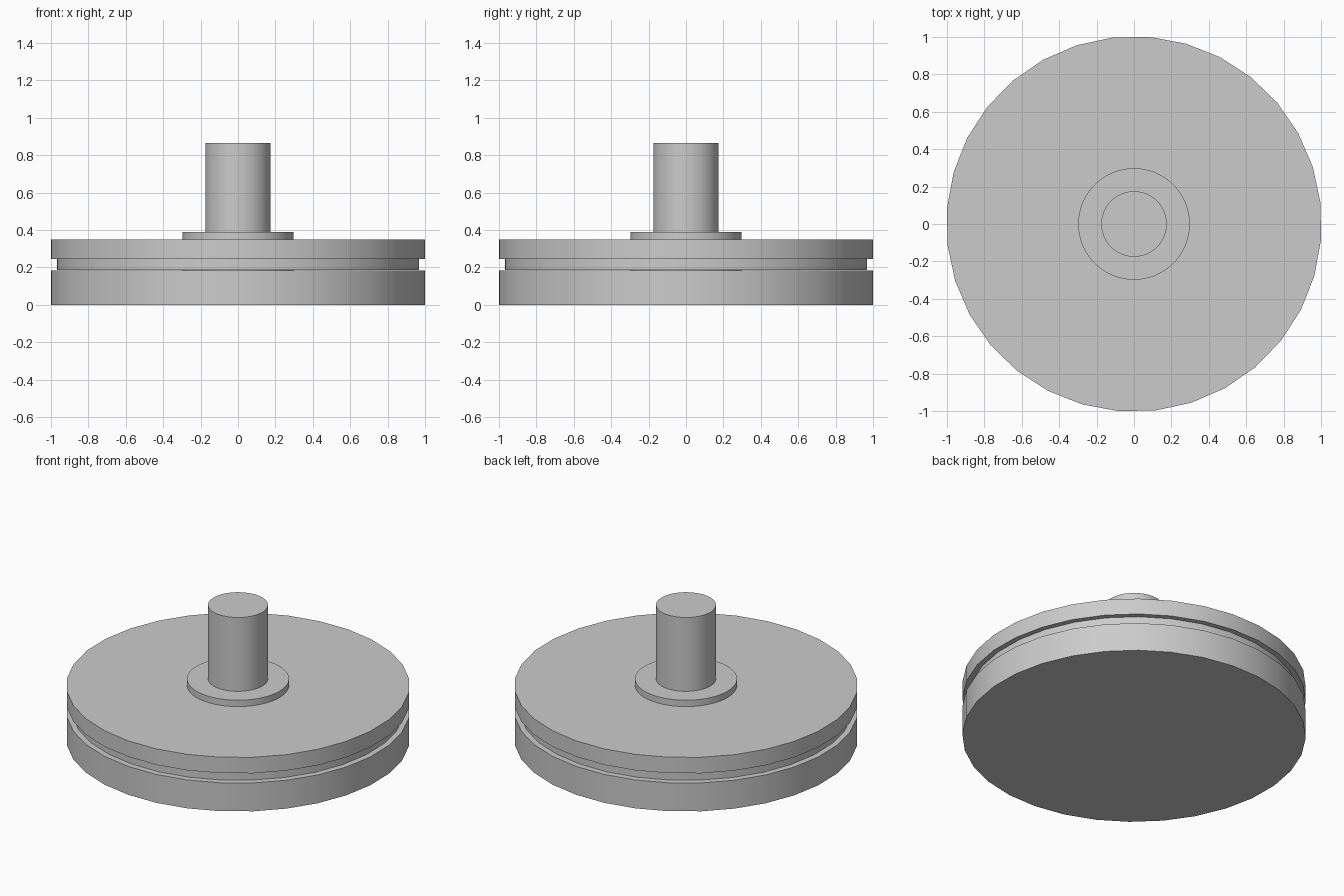
import bpy, math

if "Cube" in bpy.data.objects:
    bpy.data.objects.remove(bpy.data.objects["Cube"])


def cylinder(name, radius, z0, z1, sides, turn=0.0):
    """Closed, smooth-sided cylinder; turn is the angle of its first corner from +x."""
    bpy.ops.mesh.primitive_cylinder_add(
        vertices=sides, radius=radius, depth=z1 - z0, location=(0, 0, (z0 + z1) / 2))
    ob = bpy.context.object
    ob.name = ob.data.name = name
    ob.rotation_euler.z = math.radians(turn - 90)
    bpy.ops.object.transform_apply(location=False, rotation=True, scale=False)
    bpy.ops.object.shade_smooth_by_angle(angle=math.radians(30))
    return ob


TURN = 6.5
R = 1.0 / math.cos(math.radians(360 / 32 - TURN))  # flat-to-flat span of 2 units

# Stacked discs with a recessed ring between them
cylinder("lower_disc", R, 0.0, 0.183, 32, TURN)
cylinder("recessed_ring", 0.967 * R, 0.186, 0.245, 32, TURN)
cylinder("upper_disc", R, 0.245, 0.348, 32, TURN)

# Hub collar passing through the upper disc, and the centre post
cylinder("hub_collar", 0.298, 0.183, 0.389, 96)
cylinder("centre_post", 0.175, 0.389, 0.865, 64)
